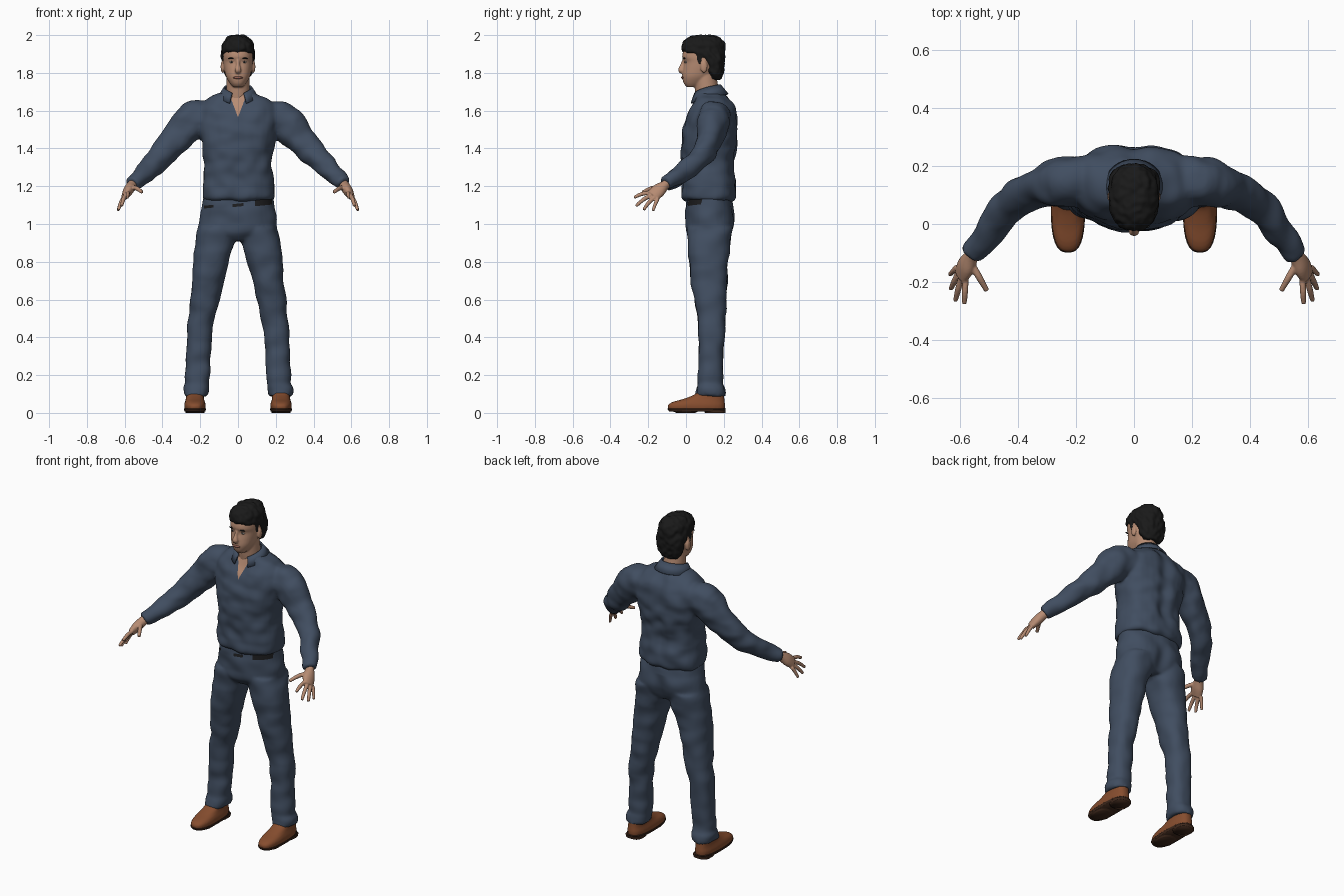
import bpy, bmesh, math
from mathutils import Vector, noise

cube = bpy.data.objects.get("Cube")
if cube:
    bpy.data.objects.remove(cube)


def material(name, r, g, b):
    m = bpy.data.materials.new(name)
    m.use_nodes = True
    m.diffuse_color = (r, g, b, 1)
    m.node_tree.nodes["Principled BSDF"].inputs["Base Color"].default_value = (r, g, b, 1)
    return m


NAVY = material("navy cloth", .052, .075, .118)
SKIN = material("skin", .47, .26, .17)
HAIR = material("black hair", .01, .01, .01)
LEATHER = material("brown leather", .24, .075, .028)
SOLE = material("dark sole", .05, .022, .012)
BELT = material("black belt", .012, .012, .013)
LIPS = material("lips", .3, .12, .09)
EYE = material("eye white", .5, .46, .42)


def spline(rows, steps=5):
    """Smooth rows of numbers with a Catmull-Rom curve."""
    out = []
    for i in range(len(rows) - 1):
        a, b, c, d = (rows[max(0, min(len(rows) - 1, i + k))] for k in (-1, 0, 1, 2))
        for s in range(steps):
            t = s / steps
            out.append([q + t / 2 * (r - p + t * (2 * p - 5 * q + 4 * r - w + t * (3 * (q - r) + w - p)))
                        for p, q, r, w in zip(a, b, c, d)])
    return out + [list(rows[-1])]


def loft(bm, rows, side=1, flat=False, power=2, n=32):
    """Closed tube through rows of (x, y, z, width, depth)."""
    rows = spline(rows)
    rings = []
    for i, (x, y, z, ru, rv) in enumerate(rows):
        t = Vector((0, 0, 1))
        if not flat:
            t = Vector(rows[min(i + 1, len(rows) - 1)][:3]) - Vector(rows[max(i - 1, 0)][:3])
            t.normalize()
        u = Vector((0, 1, 0)).cross(t).normalized()
        v = t.cross(u)
        ring = []
        for k in range(n):
            c, s = math.cos(math.tau * k / n), math.sin(math.tau * k / n)
            c, s = (math.copysign(abs(q) ** (2 / power), q) for q in (c, s))
            p = Vector((x, y, z)) + u * ru * c + v * rv * s
            ring.append(bm.verts.new((p.x * side, p.y, p.z)))
        rings.append(ring)
    for a, b in zip(rings, rings[1:]):
        for k in range(n):
            bm.faces.new((a[k], a[k - 1], b[k - 1], b[k]))
    bm.faces.new(rings[0])
    bm.faces.new(rings[-1])


def stack(bm, rows, side=1, power=2.3):
    """Horizontal sections given as (z, centre x, half width, front y, back y)."""
    loft(bm, [(x, (f + b) / 2, z, w, (b - f) / 2) for z, x, w, f, b in rows], side, True, power)


def ball(bm, centre, radii):
    made = bmesh.ops.create_uvsphere(bm, u_segments=20, v_segments=12, radius=1)["verts"]
    for v in made:
        v.co = Vector(centre) + Vector(p * r for p, r in zip(v.co, radii))


def finish(name, bm, *mats, voxel=0, relax=3, fold=0, freq=(12, 12, 12), groove=None):
    """Make the object; optionally fuse its volumes, add folds and a back groove."""
    bmesh.ops.recalc_face_normals(bm, faces=bm.faces)
    mesh = bpy.data.meshes.new(name)
    bm.to_mesh(mesh)
    bm.free()
    ob = bpy.data.objects.new(name, mesh)
    bpy.context.collection.objects.link(ob)
    if voxel:
        fuse = ob.modifiers.new("fuse", "REMESH")
        fuse.mode, fuse.voxel_size = "VOXEL", voxel
        soft = ob.modifiers.new("soften", "SMOOTH")
        soft.factor, soft.iterations = .5, relax
        graph = bpy.context.evaluated_depsgraph_get()
        baked = bpy.data.meshes.new_from_object(ob.evaluated_get(graph))
        ob.modifiers.clear()
        ob.data = baked
        normals = [v.normal.copy() for v in baked.vertices]
        for v, nrm in zip(baked.vertices, normals):
            p = v.co.copy()
            v.co += nrm * fold * noise.noise(Vector(a * f for a, f in zip(p, freq)))
            if groove and p.y > .15 and groove[0] < p.z < groove[1]:
                fade = math.sin(math.pi * (p.z - groove[0]) / (groove[1] - groove[0]))
                v.co.y -= groove[2] * fade * math.exp(-(p.x / .04) ** 2)
    ob.data.materials.clear()
    for m in mats:
        ob.data.materials.append(m)
    for f in ob.data.polygons:
        f.use_smooth = True
    return ob


def paint(ob, planes, slot):
    """Cut the front along planes (point, outward normal) and colour what lies inside."""
    bm = bmesh.new()
    bm.from_mesh(ob.data)
    planes = [(Vector(c), Vector(d)) for c, d in planes]
    for c, d in planes:
        faces = [f for f in bm.faces if f.calc_center_median().y < .1]
        geom = faces + list({e for f in faces for e in f.edges}) + list({v for f in faces for v in f.verts})
        bmesh.ops.bisect_plane(bm, geom=geom, plane_co=c, plane_no=d)
    for f in bm.faces:
        m = f.calc_center_median()
        if m.y < .1 and all((m - c).dot(d) < 0 for c, d in planes):
            f.material_index = slot
    bm.to_mesh(ob.data)
    bm.free()


# Shirt with sleeves and an open V neck
bm = bmesh.new()
stack(bm, [(1.12, 0, .18, 0, .245), (1.14, 0, .195, -.02, .262), (1.2, 0, .19, -.02, .265),
           (1.3, 0, .18, -.02, .255), (1.4, 0, .187, -.025, .268), (1.5, 0, .205, -.015, .28),
           (1.6, 0, .215, .015, .265), (1.65, 0, .18, .04, .235), (1.7, 0, .09, .06, .19)], power=2.5)
for side in (1, -1):
    loft(bm, [(.15, .15, 1.56, .09, .09), (.24, .145, 1.545, .1, .085), (.325, .125, 1.45, .083, .07),
              (.41, .085, 1.36, .066, .06), (.48, 0, 1.285, .055, .052), (.56, -.105, 1.212, .039, .037)], side)
shirt = finish("shirt", bm, NAVY, SKIN, voxel=.009, relax=5, fold=.012, freq=(13, 9, 15),
               groove=(1.15, 1.7, .018))
paint(shirt, [((0, 0, 1.565), (s, 0, -.38)) for s in (1, -1)], 1)

# Folded collar, open at the front
bm = bmesh.new()
rows = []
for k in range(33):
    t = k / 16 - 1
    a = t * math.radians(155)
    top = (.075 * math.sin(a), .11 + .073 * math.cos(a), 1.74 - .045 * t * t)
    low = (.108 * math.sin(a), .12 + .105 * math.cos(a), 1.69 - .05 * t * t)
    rows.append([bm.verts.new(p) for p in (top, low)])
for a, b in zip(rows, rows[1:]):
    bm.faces.new((a[0], b[0], b[1], a[1]))
collar = finish("collar", bm, NAVY)
collar.modifiers.new("thickness", "SOLIDIFY").thickness = .009

# Trousers with scraps of belt showing
bm = bmesh.new()
stack(bm, [(.91, 0, .17, .04, .21), (.95, 0, .205, .01, .245), (1, 0, .205, 0, .26),
           (1.06, 0, .197, -.005, .257), (1.15, 0, .18, 0, .235)])
for side in (1, -1):
    stack(bm, [(.09, .225, .062, .05, .208), (.13, .223, .069, .058, .205), (.16, .216, .062, .066, .195),
               (.22, .214, .066, .068, .193), (.4, .205, .066, .066, .203), (.5, .192, .07, .066, .21),
               (.6, .175, .076, .042, .215), (.8, .142, .093, .016, .222), (.9, .12, .106, .01, .236),
               (.98, .105, .1, .01, .25)], side)
trousers = finish("trousers", bm, NAVY, BELT, voxel=.009, relax=4, fold=.009, freq=(10, 10, 13),
                  groove=(.88, 1.08, .02))
for x0, x1, z0, z1 in ((.09, .18, 1.085, 1.12), (-.03, .03, 1.092, 1.108), (-.18, -.13, 1.1, 1.115)):
    paint(trousers, [((x0, 0, 0), (-1, 0, 0)), ((x1, 0, 0), (1, 0, 0)),
                     ((0, 0, z0), (.1, 0, -1)), ((0, 0, z1), (-.1, 0, 1))], 1)

# Head, neck, nose and ears
bm = bmesh.new()
stack(bm, [(1.725, 0, .025, .005, .06), (1.745, 0, .043, -.012, .1), (1.78, 0, .063, -.02, .14),
           (1.82, 0, .073, -.016, .17), (1.858, 0, .078, -.01, .18), (1.885, 0, .079, -.02, .185),
           (1.92, 0, .077, -.012, .185), (1.96, 0, .06, .015, .17), (1.98, 0, .035, .045, .13)], power=2.2)
loft(bm, [(0, .135, 1.6, .075, .07), (0, .115, 1.68, .064, .064), (0, .1, 1.79, .06, .06)])
loft(bm, [(0, -.008, 1.872, .009, .01), (0, -.02, 1.84, .01, .011), (0, -.027, 1.815, .018, .015),
          (0, -.018, 1.803, .013, .01)])
for side in (1, -1):
    ball(bm, (side * .082, .095, 1.832), (.01, .019, .033))
finish("head", bm, SKIN, voxel=.005, relax=3)

# Facial details
for name, mat, x, y, z, radii in (("eye", EYE, .032, -.001, 1.857, (.014, .006, .005)),
                                  ("iris", BELT, .032, -.004, 1.857, (.005, .005, .005)),
                                  ("eyebrow", HAIR, .034, -.009, 1.877, (.02, .006, .004))):
    for side, label in ((1, "left"), (-1, "right")):
        bm = bmesh.new()
        ball(bm, (side * x, y, z), radii)
        finish(label + "_" + name, bm, mat)
bm = bmesh.new()
ball(bm, (0, -.016, 1.775), (.026, .01, .007))
finish("mouth", bm, LIPS)

# Short hair with sideburns
bm = bmesh.new()
stack(bm, [(1.765, 0, .05, .12, .182), (1.8, 0, .075, .108, .197), (1.86, 0, .086, .09, .204),
           (1.888, 0, .088, .06, .206), (1.91, 0, .088, -.015, .208), (1.95, 0, .082, -.022, .205),
           (1.982, 0, .062, 0, .187), (2, 0, .035, .045, .14)], power=2.3)
for side in (1, -1):
    loft(bm, [(.07, .08, 1.92, .012, .024), (.074, .072, 1.88, .01, .018), (.073, .075, 1.845, .007, .01)], side)
finish("hair", bm, HAIR, voxel=.006, relax=2, fold=.007, freq=(45, 45, 35))

for side, label in ((1, "left"), (-1, "right")):
    # Hand: palm, four fingers and thumb
    bm = bmesh.new()
    loft(bm, [(.535, -.075, 1.235, .023, .023), (.56, -.108, 1.208, .026, .024),
              (.58, -.145, 1.178, .027, .038), (.598, -.178, 1.148, .018, .036)], side)
    for base, tip, r in (((.582, -.195, 1.165), (.586, -.275, 1.14), .011),
                         ((.597, -.185, 1.152), (.617, -.265, 1.095), .011),
                         ((.606, -.168, 1.14), (.633, -.225, 1.075), .011),
                         ((.61, -.148, 1.135), (.636, -.175, 1.07), .01),
                         ((.56, -.14, 1.195), (.508, -.23, 1.168), .012)):
        mid = [(p + q) / 2 for p, q in zip(base, tip)]
        mid[2] += .006
        loft(bm, [(*base, r, r), (*mid, r, r), (*tip, r * .75, r * .75)], side, n=12)
    finish(label + "_hand", bm, SKIN, voxel=.004, relax=3)

    # Shoe: upper, then sole with a heel
    bm = bmesh.new()
    stack(bm, [(.016, .228, .054, -.094, .205), (.04, .228, .057, -.096, .207), (.058, .228, .053, -.07, .205),
               (.075, .228, .048, -.01, .203), (.1, .227, .046, .05, .2), (.13, .225, .045, .075, .19)], side, 2.6)
    finish(label + "_shoe", bm, LEATHER, voxel=.006, relax=3)
    bm = bmesh.new()
    stack(bm, [(.008, .228, .055, -.09, .207), (.022, .228, .059, -.099, .211)], side, 2.7)
    stack(bm, [(0, .228, .05, .1, .208), (.015, .228, .052, .095, .21)], side, 3)
    stack(bm, [(0, .228, .045, -.05, .05), (.012, .228, .053, -.08, .07)], side, 2.5)
    finish(label + "_sole", bm, SOLE)
